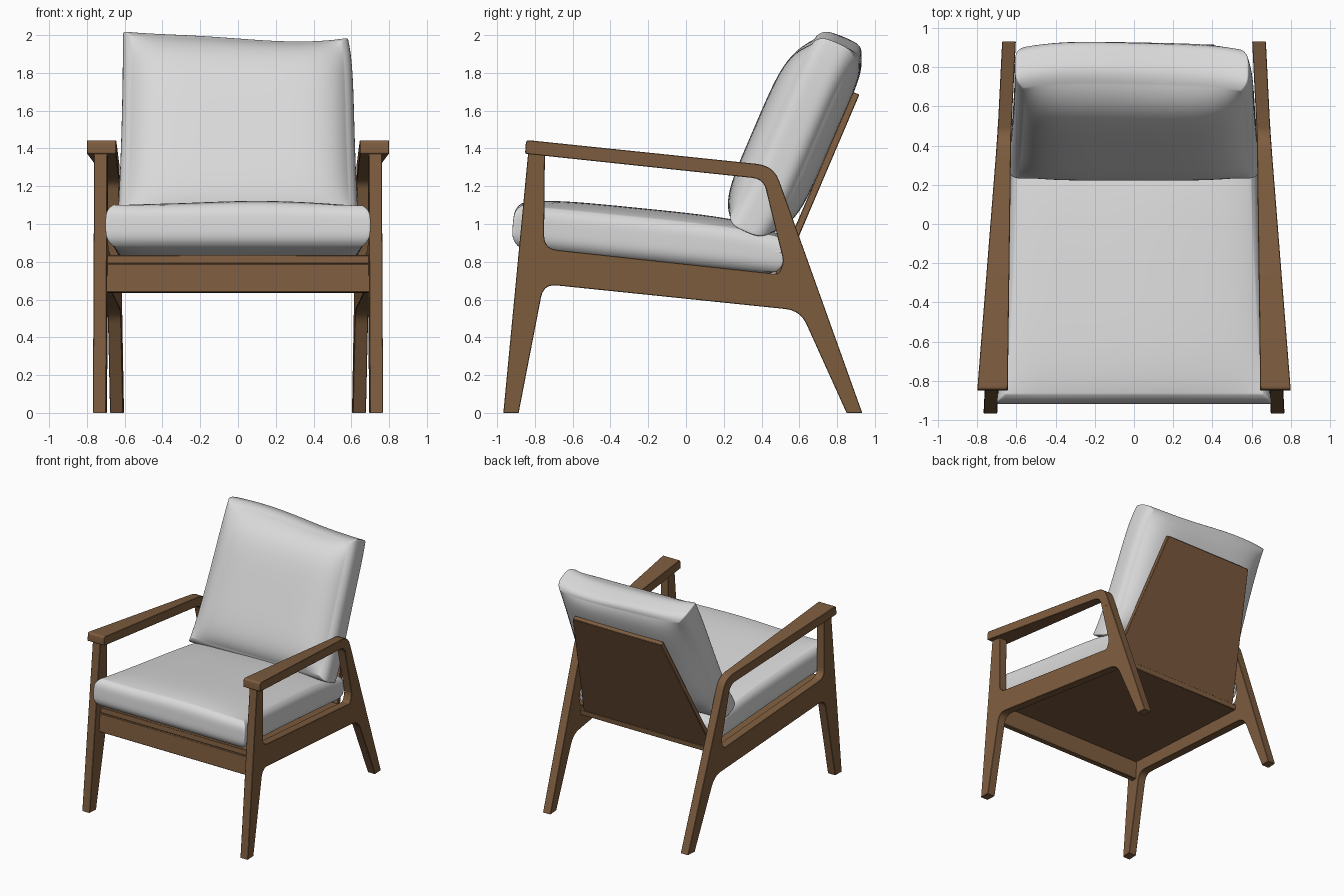
import bpy, bmesh, math
from mathutils import Vector

if "Cube" in bpy.data.objects:
    bpy.data.objects.remove(bpy.data.objects["Cube"])

def material(name, rgb):
    m = bpy.data.materials.new(name)
    m.diffuse_color = (*rgb, 1)
    m.use_nodes = True
    m.node_tree.nodes["Principled BSDF"].inputs["Base Color"].default_value = m.diffuse_color
    return m

WOOD = material("walnut brown", (0.21, 0.11, 0.05))
FABRIC = material("light grey fabric", (0.70, 0.70, 0.70))

def finish(name, bm, mat, angle):
    bmesh.ops.recalc_face_normals(bm, faces=bm.faces)
    me = bpy.data.meshes.new(name)
    bm.to_mesh(me)
    bm.free()
    me.materials.append(mat)
    ob = bpy.data.objects.new(name, me)
    bpy.context.collection.objects.link(ob)
    bpy.ops.object.select_all(action='DESELECT')
    bpy.context.view_layer.objects.active = ob
    ob.select_set(True)
    bpy.ops.object.shade_smooth_by_angle(angle=math.radians(angle))
    return ob

def rounded(corners, steps=5):
    """Round each (y, z, radius) corner with a short quadratic arc."""
    out = []
    for i, (a, b, r) in enumerate(corners):
        p = Vector((a, b))
        if r == 0:
            out.append(p)
            continue
        before, after = Vector(corners[i - 1][:2]), Vector(corners[(i + 1) % len(corners)][:2])
        s, e = p + (before - p).normalized() * r, p + (after - p).normalized() * r
        for k in range(steps + 1):
            t = k / steps
            out.append(s * (1 - t) ** 2 + p * 2 * t * (1 - t) + e * t * t)
    return out

def side_part(name, loops, centre, half, edge=0.003):
    """Extrude a side profile, splay it along y, mirror to the other side."""
    cu = bpy.data.curves.new(name + "_profile", 'CURVE')
    cu.dimensions, cu.fill_mode = '2D', 'BOTH'
    cu.extrude, cu.bevel_depth, cu.offset, cu.bevel_resolution = 1 - edge, edge, -edge, 0
    for loop in loops:
        pts = rounded(loop)
        sp = cu.splines.new('POLY')
        sp.points.add(len(pts) - 1)
        for q, p in zip(sp.points, pts):
            q.co = (p.x, p.y, 0, 1)
        sp.use_cyclic_u = True
    tmp = bpy.data.objects.new(name + "_profile", cu)
    bpy.context.collection.objects.link(tmp)
    bpy.context.view_layer.update()
    me = bpy.data.meshes.new_from_object(tmp.evaluated_get(bpy.context.evaluated_depsgraph_get()))
    bpy.data.objects.remove(tmp)
    bm = bmesh.new()
    bm.from_mesh(me)
    bpy.data.meshes.remove(me)
    bmesh.ops.remove_doubles(bm, verts=bm.verts, dist=0.0002)
    for v in bm.verts:
        y, z, w = v.co
        h = half(y)
        if abs(w) < 0.9999:
            w = math.copysign(1 - edge / h, w)
        v.co = (centre(y) + w * h, y, z)
    ob = finish(name, bm, WOOD, 25)
    ob.modifiers.new("Mirror", 'MIRROR')
    return ob

def splay(y):
    return 0.73 - 0.05 * (y + 0.9)

# Side frames: legs, rail and arm support cut from one board
outer = [(-0.967, 0, 0), (-0.886, 0, 0), (-0.754, 0.682, 0.07), (0.605, 0.542, 0.08), (0.85, 0, 0),
         (0.933, 0, 0), (0.465, 1.308, 0.09), (-0.83, 1.437, 0)]
inner = [(-0.747, 1.363, 0), (-0.752, 0.87, 0.07), (0.49, 0.735, 0.02), (0.517, 0.80, 0.03), (0.408, 1.243, 0.06)]
side_part("side_frame", [outer, inner], splay, lambda y: 0.035)

# Armrests: wide at the front, narrowing into the back leg
arm = [(-0.852, 1.372, 0.01), (0.41, 1.238, 0.06), (0.438, 1.13, 0), (0.527, 1.13, 0), (0.466, 1.309, 0.09),
       (-0.847, 1.445, 0.02)]
blend = lambda y: min(1, max(0, (0.45 - y) / 1.30))
side_part("armrest", [arm], lambda y: splay(y) - 0.005 * blend(y), lambda y: 0.0353 + 0.0427 * blend(y))

def board(name, rows, thick):
    """Board from (y, z, half_width) ends, thickened along its normal."""
    (y0, z0, w0), (y1, z1, w1) = rows
    n = Vector((0, -(z1 - z0), y1 - y0)).normalized() * thick
    bm = bmesh.new()
    base = [Vector(c) for c in ((-w0, y0, z0), (w0, y0, z0), (w1, y1, z1), (-w1, y1, z1))]
    lo, hi = [bm.verts.new(c) for c in base], [bm.verts.new(c + n) for c in base]
    bm.faces.new(lo)
    bm.faces.new(hi)
    for i in range(4):
        j = (i + 1) % 4
        bm.faces.new((lo[i], lo[j], hi[j], hi[i]))
    ob = finish(name, bm, WOOD, 25)
    b = ob.modifiers.new("Bevel", 'BEVEL')
    b.width, b.segments = 0.004, 1

board("seat_panel", [(-0.83, 0.79, 0.70), (0.50, 0.665, 0.635)], 0.046)
board("front_rail", [(-0.80, 0.635, 0.70), (-0.79, 0.787, 0.70)], 0.05)
board("back_panel", [(0.498, 0.70, 0.60), (0.918, 1.685, 0.41)], 0.038)

def cushion(name, place, mid, edge, roundness):
    """Pillow: u across, v along, w through; thinner and rounded at its edges."""
    bm = bmesh.new()
    bmesh.ops.create_cube(bm, size=2)
    bmesh.ops.subdivide_edges(bm, edges=bm.edges[:], cuts=15, use_grid_fill=True)
    ease = lambda s: math.sin(s * math.pi / 2)          # gathers rows near the edges
    for vert in bm.verts:
        u, v, w = (ease(c) for c in vert.co)
        full = (1 - abs(u) ** 6) * (1 - abs(v) ** 5)
        t = w * (edge + (mid - edge) * full)
        u2 = u * (1 - roundness * w ** 4 * abs(u) ** 3) * (1 - 0.012 * (1 - v * v))
        v2 = v * (1 - roundness * w ** 4 * abs(v) ** 3)
        vert.co = place(u2, v2, t)
    ob = finish(name, bm, FABRIC, 180)
    ob.modifiers.new("Subdivision", 'SUBSURF').levels = 1

# Seat cushion: follows the sloping rails and the splayed sides
def place_seat(u, v, t):
    y = -0.197 + 0.72 * v
    half = splay(y) - 0.038 + 0.010 * max(0, -v) ** 6
    sag = 0.008 * math.sin(4 * u + 1) * max(0, t) / 0.15
    return (u * half, y + 0.08 * t, 0.925 - 0.10 * (y + 0.2) + t + sag - 0.035 * max(0, v) ** 3 * (t > 0))

cushion("seat_cushion", place_seat, 0.147, 0.112, 0.055)

# Back cushion: leans on the back panel, with an uneven top edge
def place_back(u, v, t):
    up, out = Vector((0, 0.395, 0.919)), Vector((0, -0.919, 0.395))
    top = max(0, v) ** 4
    rise = -top * (0.018 * u + 0.012 * math.sin(3 * u))
    lean = 0.07 * top * (1 - 0.8 * u ** 4)              # top corners pull forward
    p = Vector((0, 0.565, 1.4665)) + up * (0.565 * v + rise) + out * (t - lean + 0.03 * max(0, -v) ** 4)
    p.x = u * (0.625 - 0.016 * v - 0.025 * top * (u > 0))
    return p

cushion("back_cushion", place_back, 0.205, 0.115, 0.075)
